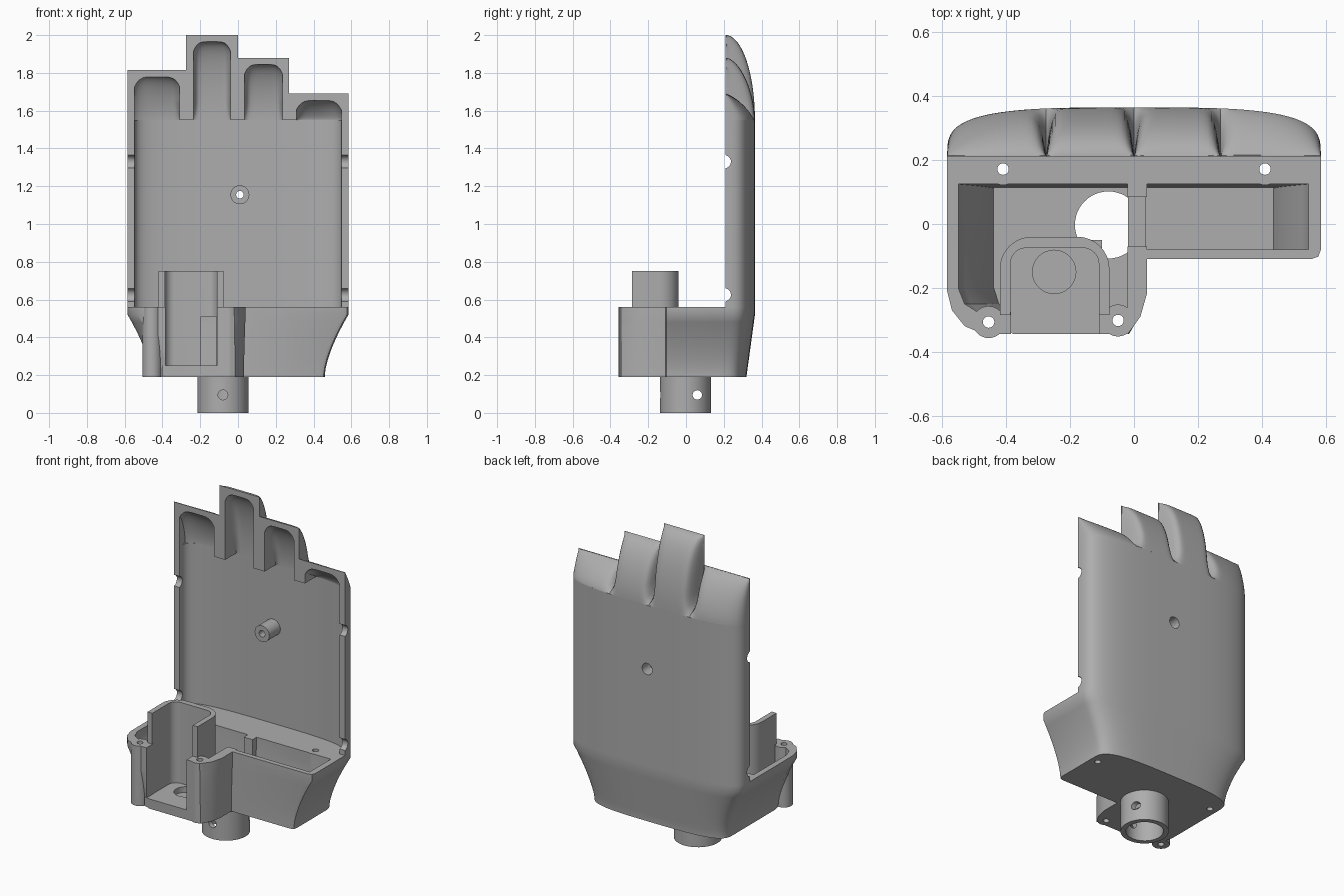
import bpy, bmesh, math
from mathutils import Matrix, Vector

if "Cube" in bpy.data.objects:
    bpy.data.objects.remove(bpy.data.objects["Cube"], do_unlink=True)

grey = bpy.data.materials.new("plain grey")
grey.use_nodes = True
grey.diffuse_color = (0.42, 0.42, 0.42, 1)
grey.node_tree.nodes["Principled BSDF"].inputs["Base Color"].default_value = grey.diffuse_color

W, FRONT, KNUCKLE = 0.585, 0.21, 1.55
POWER = 3.5


def finish(name, bm):
    bmesh.ops.recalc_face_normals(bm, faces=bm.faces)
    me = bpy.data.meshes.new(name)
    bm.to_mesh(me)
    bm.free()
    me.materials.append(grey)
    ob = bpy.data.objects.new(name, me)
    bpy.context.collection.objects.link(ob)
    return ob


def activate(ob):
    bpy.ops.object.select_all(action='DESELECT')
    ob.select_set(True)
    bpy.context.view_layer.objects.active = ob


def combine(ob, other, op='DIFFERENCE'):
    """Apply a boolean and discard the helper object."""
    activate(ob)
    mod = ob.modifiers.new("bool", 'BOOLEAN')
    mod.operation, mod.object, mod.solver = op, other, 'EXACT'
    bpy.ops.object.modifier_apply(modifier=mod.name)
    bpy.data.objects.remove(other, do_unlink=True)


def loft(name, outline, heights, shape=lambda x, y, z: (x, y)):
    """Stack one outline at several heights and cap it."""
    bm = bmesh.new()
    rings = [[bm.verts.new((*shape(x, y, z), z)) for x, y in outline] for z in heights]
    n = len(outline)
    for a, b in zip(rings, rings[1:]):
        for i in range(n):
            bm.faces.new((a[i], a[(i + 1) % n], b[(i + 1) % n], b[i]))
    bm.faces.new(rings[0])
    bm.faces.new(rings[-1])
    return finish(name, bm)


def box(name, x0, x1, y0, y1, z0, z1):
    return loft(name, [(x0, y0), (x1, y0), (x1, y1), (x0, y1)], (z0, z1))


def rod(name, a, b, r, segments=32):
    a, b = Vector(a), Vector(b)
    turn = (b - a).to_track_quat('Z', 'Y').to_matrix().to_4x4()
    bm = bmesh.new()
    bmesh.ops.create_cone(bm, cap_ends=True, segments=segments, radius1=r, radius2=r,
                          depth=(b - a).length, matrix=Matrix.Translation((a + b) / 2) @ turn)
    return finish(name, bm)


def arch_outline(w, d, n=48):
    pts = []
    for i in range(n + 1):
        t = math.pi * i / n
        c, s = math.cos(t), max(0, math.sin(t))
        pts.append((math.copysign(abs(c) ** (2 / POWER), c) * w, FRONT + d * s ** (2 / POWER)))
    return pts


def taper(x, y, z):
    f = min(1, max(0, (z - 0.2) / 0.32))
    return x * (1 - 0.215 * (1 - f ** 1.5)), y * (1 - 0.12 * (1 - f)) if y > 0 else y


def finger(name, x0, x1, top, n, w, d, front, z0, edge, rounding=0.0):
    """Solid with a flat front and a back that curls forward to the tip."""
    bm = bmesh.new()
    nx, nz = 24, 24
    back, flat = [], []
    for i in range(nx + 1):
        s = -math.cos(math.pi * i / nx)
        x = (x0 + x1) / 2 + s * (x1 - x0) / 2
        tip = top - rounding * abs(s) ** 5
        arch = d * max(0, 1 - abs(x / w) ** POWER) ** (1 / POWER)
        outer = abs(x) > 0.3 and s * x > 0
        rb, rf = [], []
        for j in range(nz + 1):
            z = z0 + (tip - z0) * math.sin(math.pi / 2 * j / nz)
            u = min(1, max(0, (z - KNUCKLE) / (tip - KNUCKLE)))
            curl = max(0, 1 - u ** n) ** (1 / n)
            blend = min(1, max(0, (z - KNUCKLE) / 0.1))
            groove = 1 if outer else 1 - edge * blend * abs(s) ** 10
            rb.append(bm.verts.new((x, FRONT + max(0.005, arch * curl * groove), z)))
            rf.append(bm.verts.new((x, front, z)))
        back.append(rb)
        flat.append(rf)
    for g in (back, flat):
        for i in range(nx):
            for j in range(nz):
                bm.faces.new((g[i][j], g[i + 1][j], g[i + 1][j + 1], g[i][j + 1]))
    for i in range(nx):
        for j in (0, nz):
            bm.faces.new((back[i][j], back[i + 1][j], flat[i + 1][j], flat[i][j]))
    for j in range(nz):
        for i in (0, nx):
            bm.faces.new((back[i][j], back[i][j + 1], flat[i][j + 1], flat[i][j]))
    return finish(name, bm)


parts = []

# Back-of-hand shell, open to the front
shell = loft("hand_shell", arch_outline(W, 0.155), (0.56, KNUCKLE))
hollow = [(0.548, 0.1)] + arch_outline(0.548, 0.118) + [(-0.548, 0.1)]
combine(shell, loft("hollow", hollow, (0.5, 1.6)))
for z in (0.625, 1.33):
    combine(shell, rod("edge_notch", (-1, 0.203, z), (1, 0.203, z), 0.035))
combine(shell, rod("stud", (0.01, 0.22, 1.155), (0.01, 0.345, 1.155), 0.05), 'UNION')
combine(shell, rod("stud_hole", (0.01, 0, 1.155), (0.01, 0.5, 1.155), 0.02))
combine(shell, rod("screw_sink", (0.01, 0.29, 1.155), (0.01, 0.5, 1.155), 0.035))
parts.append(shell)

# Four finger stubs: outer sides, pocket sides, tops and curl
for name, x0, x1, top, p0, p1, ptop, n in (
        ("right_outer_finger", -W, -0.275, 1.815, -0.547, -0.31, 1.78, 1.6),
        ("right_inner_finger", -0.275, 0, 2.0, -0.235, -0.04, 1.965, 2.0),
        ("left_inner_finger", 0, 0.27, 1.88, 0.035, 0.235, 1.845, 1.75),
        ("left_outer_finger", 0.27, W, 1.69, 0.31, 0.547, 1.655, 1.35)):
    stub = finger(name, x0, x1, top, n, W, 0.155, FRONT, KNUCKLE, 1.0)
    combine(stub, finger("pocket", p0, p1, ptop, n, 0.56, 0.115, 0.15, 1.53, 0.5, 0.05))
    parts.append(stub)

# Tapered wrist base
levels = [0.19] + [0.2 + 0.04 * i for i in range(9)] + [0.56]
front_edge = [(-W, -0.21), (-0.57, -0.27), (-0.53, -0.32), (-0.47, -0.345), (-0.02, -0.345),
              (0.02, -0.29), (0.04, -0.22), (0.04, -0.11), (0.555, -0.11), (0.577, -0.102), (W, -0.08)]
base = loft("wrist_base", arch_outline(W, 0.155) + front_edge, levels, taper)

# Base compartments
inner = [0.25] + [0.28 + 0.04 * i for i in range(7)] + [0.6]
combine(base, loft("left_bay", [(0.04, -0.08), (0.547, -0.08), (0.547, 0.125), (0.04, 0.125)], inner, taper))
combine(base, loft("right_bay", [(-0.55, 0.125), (-0.55, -0.2), (-0.53, -0.25), (-0.49, -0.275),
                                 (-0.02, -0.275), (-0.02, 0.125)], inner, taper))
combine(base, box("front_opening", -0.385, -0.11, -0.4, -0.075, 0.25, 0.7))
combine(base, box("cable_notch", -0.05, 0.07, -0.07, 0.085, 0.42, 0.7))

# Hollow wrist tube
TX, TY = -0.08, -0.003
combine(base, rod("tube", (TX, TY, 0), (TX, TY, 0.22), 0.135, 48), 'UNION')
combine(base, rod("tube_bore", (TX, TY, -0.1), (TX, TY, 0.3), 0.105, 48))
combine(base, rod("pin_hole_front", (TX, -0.3, 0.095), (TX, 0, 0.095), 0.026, 20))
combine(base, rod("pin_hole_side", (-0.4, 0.06, 0.095), (0.3, 0.06, 0.095), 0.025, 20))

# Screw bosses
bosses = [(-0.455, -0.307), (-0.05, -0.302), (0.41, 0.172), (-0.41, 0.172)]
for x, y in bosses:
    combine(base, rod("boss", (x, y, 0.19), (x, y, 0.56), 0.05), 'UNION')


# U-shaped motor holder with its floor
def u_outline(x0, x1, back, r, n=8):
    arc = [math.pi / 2 * i / n for i in range(n + 1)]
    right = [(x1 - r + r * math.cos(a), back - r + r * math.sin(a)) for a in arc]
    left = [(x0 + r - r * math.cos(a), back - r + r * math.sin(a)) for a in reversed(arc)]
    return [(x1, -0.285)] + right + left + [(x0, -0.285)]


holder = loft("holder", u_outline(-0.42, -0.077, -0.04, 0.1)
              + u_outline(-0.387, -0.11, -0.075, 0.05)[::-1], (0.24, 0.75))
combine(holder, box("holder_window", -0.195, -0.115, -0.12, 0, 0.25, 0.51))
combine(base, holder, 'UNION')
combine(base, box("holder_floor", -0.4, -0.1, -0.34, -0.05, 0.195, 0.25), 'UNION')
combine(base, rod("shaft_recess", (-0.25, -0.15, 0.215), (-0.25, -0.15, 0.4), 0.068))
for x, y in bosses:
    combine(base, rod("screw_hole", (x, y, 0.1), (x, y, 0.62), 0.018, 20))
parts.append(base)

for ob in parts:
    activate(ob)
    bpy.ops.object.shade_smooth_by_angle(angle=math.radians(30))
